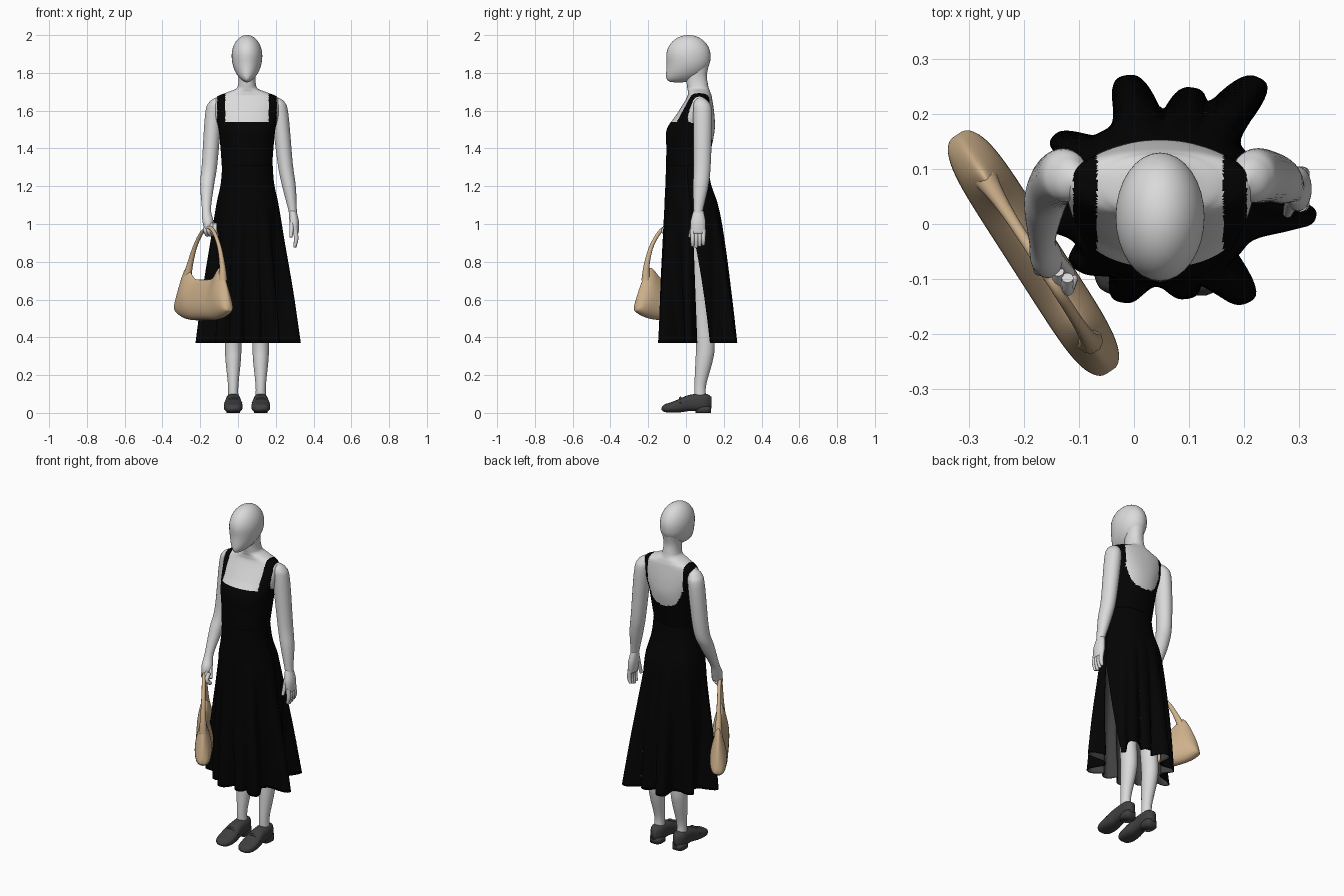
import bpy
import bmesh
import math

if "Cube" in bpy.data.objects:
    bpy.data.objects.remove(bpy.data.objects["Cube"], do_unlink=True)

MID = .0475  # centre line of the figure


def material(name, red, green, blue):
    mat = bpy.data.materials.new(name)
    colour = (red, green, blue, 1)
    mat.diffuse_color = colour
    mat.use_nodes = True
    mat.node_tree.nodes["Principled BSDF"].inputs["Base Color"].default_value = colour
    return mat


SKIN = material("mannequin grey", .7, .7, .7)
BLACK = material("dress black", .001, .001, .001)
CHARCOAL = material("charcoal", .05, .05, .05)
TAN = material("tan leather", .62, .44, .26)


def clamp(value):
    return min(max(value, 0), 1)


def smooth_rows(rows, steps):
    """Catmull-Rom interpolation between tuples."""
    result = []
    last = len(rows) - 1
    for i in range(last):
        corners = zip(rows[max(i - 1, 0)], rows[i], rows[i + 1], rows[min(i + 2, last)])
        corners = list(corners)
        for step in range(steps):
            t = step / steps
            result.append(tuple(
                q + (r - p) * t / 2 + (p - 2.5 * q + 2 * r - s / 2) * t ** 2
                + (3 * q - p - 3 * r + s) / 2 * t ** 3
                for p, q, r, s in corners))
    result.append(tuple(rows[last]))
    return result


def squircle(angle, power):
    c, s = math.cos(angle), math.sin(angle)
    return (math.copysign(abs(c) ** (2 / power), c),
            math.copysign(abs(s) ** (2 / power), s))


def add_object(name, data, materials):
    for mat in materials:
        data.materials.append(mat)
    obj = bpy.data.objects.new(name, data)
    bpy.context.collection.objects.link(obj)
    return obj


def finish(name, bm, materials):
    mesh = bpy.data.meshes.new(name)
    for face in bm.faces:
        face.smooth = True
    bm.to_mesh(mesh)
    bm.free()
    return add_object(name, mesh, materials)


def level(row, c, s):
    x, y, z, half_width, half_depth = row
    return x + half_width * c, y + half_depth * s, z


def loft(name, rows, materials, place=level, sides=32, steps=6, power=2):
    """Skin over cross-sections that place() puts in space."""
    bm = bmesh.new()
    rings = [[bm.verts.new(place(row, *squircle(math.tau * j / sides, power)))
              for j in range(sides)] for row in smooth_rows(rows, steps)]
    for upper, lower in zip(rings, rings[1:]):
        for j in range(sides):
            k = (j + 1) % sides
            bm.faces.new((upper[j], upper[k], lower[k], lower[j]))
    bm.faces.new(rings[0])
    bm.faces.new(rings[-1])
    bmesh.ops.recalc_face_normals(bm, faces=bm.faces)
    return finish(name, bm, materials)


def limb(name, joints):
    loft(name, [(x, y, z, r, r * 1.13) for x, y, z, r in joints], [SKIN])


def tube(name, points, mat):
    """Round strand through (x, y, z, radius) points."""
    curve = bpy.data.curves.new(name, "CURVE")
    curve.dimensions = "3D"
    curve.bevel_depth = 1
    curve.bevel_resolution = 3
    curve.use_fill_caps = True
    path = smooth_rows(points, 6)
    spline = curve.splines.new("POLY")
    spline.points.add(len(path) - 1)
    for point, (x, y, z, radius) in zip(spline.points, path):
        point.co = (x, y, z, 1)
        point.radius = radius
    spline.use_smooth = True
    add_object(name, curve, [mat])


# Head: egg that narrows to a flat face and rounded chin
def head_ring(turn):
    z = 1.875 + .125 * math.cos(turn)
    if z > 1.89:
        width = depth = math.sqrt(clamp(1 - ((z - 1.89) / .11) ** 2))
    else:
        width = clamp(1 - ((1.89 - z) / .14) ** 2) ** .62
        depth = math.sqrt(width)
    forward = .055 * clamp((1.87 - z) / .12) ** 2
    return MID, .013 - forward, z, .08 * width + .001, .116 * depth + .001


loft("head", [head_ring(math.pi * i / 40) for i in range(41)], [SKIN], steps=1)

# Torso: neck, sloping shoulders and fitted bodice
torso = loft("torso_and_bodice", [(MID, *row) for row in (
    (.055, 1.86, .055, .07), (.054, 1.79, .045, .057), (.06, 1.74, .047, .056),
    (.065, 1.715, .06, .057), (.07, 1.695, .11, .06), (.07, 1.665, .165, .068),
    (.05, 1.58, .167, .1), (.025, 1.5, .15, .127), (.015, 1.4, .14, .119),
    (.005, 1.3, .133, .11), (.006, 1.23, .13, .109))],
    [SKIN, BLACK], sides=176, steps=14, power=2.2)
for face in torso.data.polygons:
    x, y, z = face.center
    offset = abs(x - MID)
    scoop = 1.54 if y < .03 else min(1.54, 1.44 + .15 * (offset / .12) ** 4)
    bodice = z < (scoop if offset < .135 else 1.5)
    strap = .115 < offset < .158 and 1.48 < z < 1.72
    face.material_index = int(bodice or strap)

# Skirt: deep rounded folds toward the hem, open slit on the left side
FOLDS = {-130: .88, -105: 1, -80: .95, -60: 1.12, -13: 1.03, 57: 1.17,
         77: .92, 103: 1.03, 146: .85, 192: 1}


def fold(angle):
    swell = 0
    for crest, size in FOLDS.items():
        gap = abs((angle - crest + 180) % 360 - 180)
        swell = max(swell, (size - .62) * math.exp(-(gap / 11) ** 3))
    return .62 + swell


bm = bmesh.new()
rows, columns = [], 240
for y, z, width, depth in smooth_rows(
        ((.005, 1.31, .134, .111), (.012, 1.21, .142, .121), (.03, 1.08, .17, .146),
         (.04, .9, .2, .168), (.05, .63, .245, .192), (.06, .37, .28, .21)), 8):
    pleat = clamp((1.12 - z) / .75)
    start = 32 * clamp((.95 - z) / .58)
    row = []
    for j in range(columns + 1):
        angle = start + (360 - start) * j / columns
        c, s = squircle(math.radians(angle), 2.2 - .2 * pleat)
        flare = 1 + pleat * (fold(angle) - 1)
        row.append(bm.verts.new((.05 + width * flare * c, y + depth * flare * s, z)))
    rows.append(row)
for upper, lower in zip(rows, rows[1:]):
    for j in range(columns):
        bm.faces.new((upper[j], lower[j], lower[j + 1], upper[j + 1]))
skirt = finish("skirt", bm, [BLACK, CHARCOAL])
lining = skirt.modifiers.new("lining", "SOLIDIFY")
lining.thickness = .004
lining.offset = -1
lining.material_offset = 1

# Arms: the right reaches forward to the bag, the left hangs
limb("right_arm", ((-.105, .078, 1.672, .008), (-.118, .082, 1.645, .034),
                   (-.13, .088, 1.58, .044), (-.15, .072, 1.32, .041),
                   (-.163, .035, 1.21, .037), (-.167, -.03, 1.08, .024),
                   (-.16, -.06, 1.02, .029), (-.155, -.072, .97, .024)))
limb("left_arm", ((.2, .078, 1.672, .008), (.213, .082, 1.645, .034),
                  (.223, .088, 1.58, .044), (.25, .086, 1.32, .04),
                  (.27, .078, 1.2, .036), (.288, .066, 1.08, .023),
                  (.295, .064, 1.03, .02)))
loft("left_palm", ((.289, .066, 1.07, .02, .027), (.298, .064, 1.01, .025, .04),
                   (.303, .064, .95, .018, .038)), [SKIN])

# Fingers: straight on the left, curled around the handle on the right
for i, finger in enumerate(("index", "middle", "ring", "little")):
    y = .035 + .019 * i
    tip = .875 + .007 * abs(i - 1)
    tube(f"left_{finger}_finger", ((.303, y, .97, .013), (.308, y, .92, .012),
                                   (.3, y, tip, .008)), SKIN)
    x, y = -.172 + .017 * i, -.062 - .012 * i
    tube(f"right_{finger}_finger", ((x, y, 1, .011), (x, y - .022, .965, .011),
                                    (x + .01, y, .94, .01)), SKIN)
tube("left_thumb", ((.288, .045, 1.03, .014), (.28, .02, .93, .009)), SKIN)
tube("right_thumb", ((-.15, -.05, 1.03, .012), (-.115, -.09, .965, .009)), SKIN)


# Legs and loafers, mirrored about the centre line
def shoe_section(row, c, s):
    x, y, low, high, half_width = row
    return x + half_width * c, y, low + (high - low) * (1 + s) / 2


for side, sign in (("left", 1), ("right", -1)):
    foot = MID + .073 * sign
    limb(side + "_leg", [(foot, *joint) for joint in (
        (.06, 1.05, .068), (.088, .55, .047), (.102, .36, .044),
        (.095, .27, .04), (.075, .14, .027), (.078, .06, .029))])
    loft(side + "_shoe", [(foot, *section) for section in (
        (-.13, .016, .026, .012), (-.115, .005, .044, .038), (-.08, .002, .056, .049),
        (-.03, .003, .076, .048), (.02, .01, .096, .041), (.1, .012, .102, .037),
        (.135, .025, .085, .016))], [CHARCOAL], shoe_section, power=2.6)
    loft(side + "_heel", [(foot, .092, z, .035, .041) for z in (0, .035)],
         [CHARCOAL], steps=1, power=3)
    tube(side + "_shoe_strap", [(foot + across * .046, -.03, .08 - .03 * across ** 2, .006)
                                for across in (-1, 0, 1)], CHARCOAL)


# Handbag: crescent pouch hanging diagonally from the right hand
def bag_point(along, out, z):
    return -.183 + .54 * along + .84 * out, -.053 - .84 * along + .54 * out, z


def bag_row(turn):
    t = math.sin(turn)
    along = .257 * t
    horn = math.exp(-((abs(along) - .165) / .05) ** 2)
    brim = .705 + .07 * horn
    return (along, .49 + .05 * t ** 4, brim + (.565 - brim) * t ** 8,
            .01 + .046 * math.sqrt(clamp(1 - t ** 6)))


def bag_section(row, c, s):
    along, low, high, half_width = row
    rise = (1 + s) / 2
    return bag_point(along, half_width * c * (1.15 - .75 * rise), low + (high - low) * rise)


loft("handbag", [bag_row(math.pi * i / 40) for i in range(-20, 21)],
     [TAN], bag_section, steps=1)
tube("bag_handle", [(*bag_point(along, 0, z), radius) for along, z, radius in (
    (-.165, .7, .024), (-.13, .79, .016), (-.075, .89, .011), (0, .965, .01),
    (.08, .975, .01), (.15, .89, .011), (.185, .78, .016), (.19, .7, .024))], TAN)
